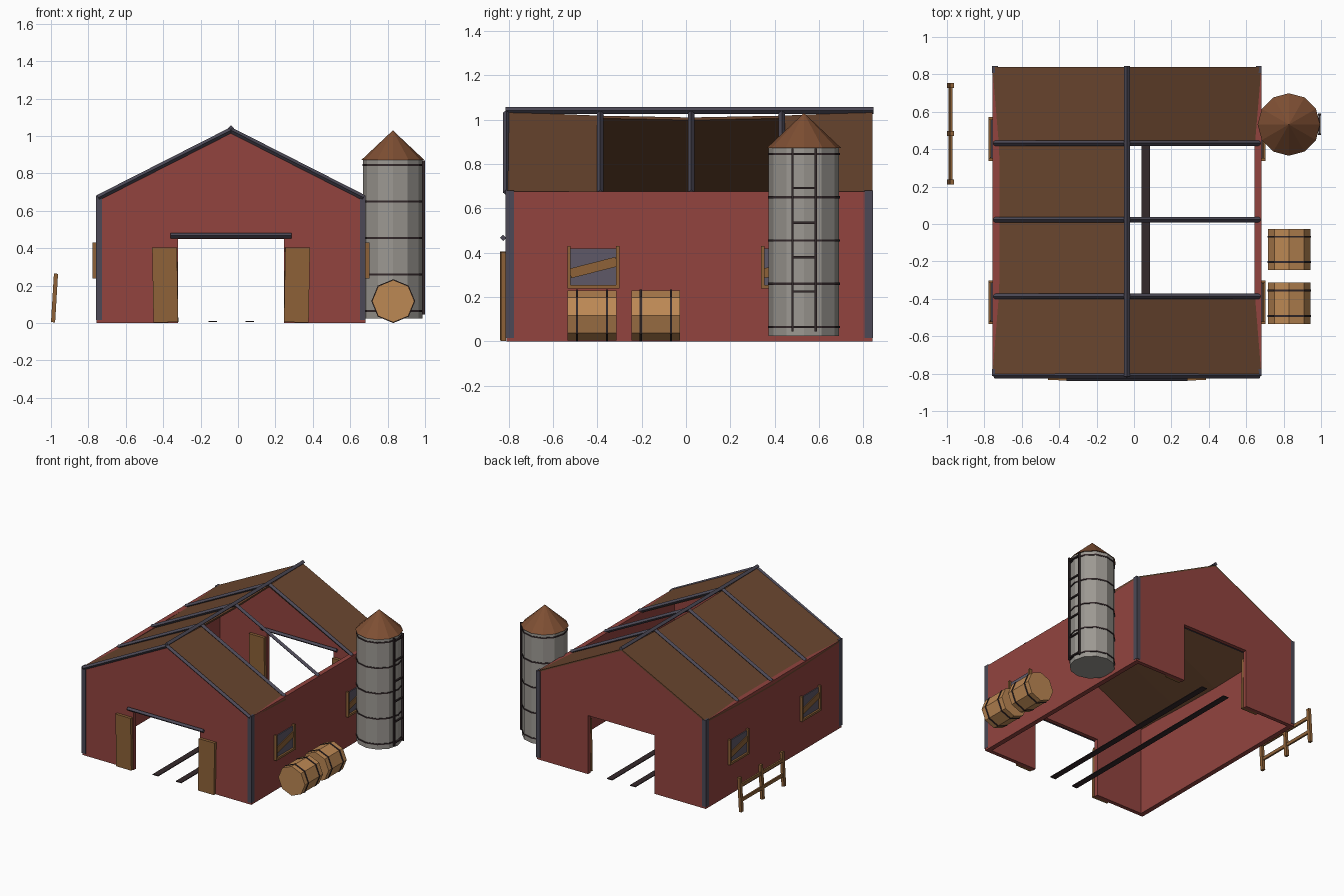
import bpy, bmesh, math
from mathutils import Vector, Matrix

if "Cube" in bpy.data.objects:
    bpy.data.objects.remove(bpy.data.objects["Cube"])


def mat(name, r, g, b):
    m = bpy.data.materials.new(name)
    lin = [((c / 255 + 0.055) / 1.055) ** 2.4 for c in (r, g, b)]
    m.diffuse_color = (*lin, 1)
    m.use_nodes = True
    m.node_tree.nodes["Principled BSDF"].inputs["Base Color"].default_value = m.diffuse_color
    return m


RED = mat("barn red", 146, 68, 63)
ROOF = mat("roof brown", 106, 70, 47)
TRIM = mat("slate trim", 76, 73, 86)
GLASS = mat("dark glass", 94, 89, 103)
PLANK = mat("plank wood", 142, 98, 56)
CASK = mat("barrel wood", 188, 136, 84)
STEEL = mat("silo grey", 156, 152, 146)
CONE = mat("silo roof brown", 126, 79, 51)
IRON = mat("dark iron", 52, 41, 43)


def finish(name, bm, material):
    bmesh.ops.recalc_face_normals(bm, faces=bm.faces)
    me = bpy.data.meshes.new(name)
    bm.to_mesh(me)
    bm.free()
    me.materials.append(material)
    ob = bpy.data.objects.new(name, me)
    bpy.context.collection.objects.link(ob)
    return ob


def box(name, lo, hi, material, rot=None):
    lo, hi = Vector(lo), Vector(hi)
    bm = bmesh.new()
    bmesh.ops.create_cube(bm, size=1)
    m = Matrix.Diagonal((*(hi - lo), 1))
    m = Matrix.Translation((lo + hi) / 2) @ (rot or Matrix()) @ m
    bmesh.ops.transform(bm, matrix=m, verts=bm.verts)
    return finish(name, bm, material)


def prism(name, pts, offset, material):
    """Extrude a flat polygon along an offset."""
    bm = bmesh.new()
    f = bm.faces.new([bm.verts.new(p) for p in pts])
    g = bmesh.ops.extrude_face_region(bm, geom=[f])["geom"]
    vs = [v for v in g if isinstance(v, bmesh.types.BMVert)]
    bmesh.ops.translate(bm, vec=offset, verts=vs)
    return finish(name, bm, material)


def rod(name, p, q, r, n, material, r2=None, spin=0.0):
    """Cylinder or cone with n sides between two points."""
    p, q = Vector(p), Vector(q)
    d = q - p
    bm = bmesh.new()
    bmesh.ops.create_cone(bm, cap_ends=True, segments=n, radius1=r,
                          radius2=r if r2 is None else r2, depth=d.length)
    m = (Matrix.Translation((p + q) / 2) @ d.to_track_quat('Z', 'Y').to_matrix().to_4x4()
         @ Matrix.Rotation(spin, 4, 'Z'))
    bmesh.ops.transform(bm, matrix=m, verts=bm.verts)
    return finish(name, bm, material)


XC, HW = -0.038, 0.719          # barn centre line and half width
Y0, Y1 = -0.81, 0.84            # barn front and back
EAVE, RIDGE = 0.675, 1.035
XL, XR = XC - HW, XC + HW

# End walls with a gable and a doorway notch
outline = [(XL, 0), (-0.32, 0), (-0.32, 0.45), (0.245, 0.45), (0.245, 0), (XR, 0),
           (XR, EAVE - 0.01), (XC, RIDGE - 0.012), (XL, EAVE - 0.01)]
for name, y in (("front_wall", Y0), ("back_wall", Y1 - 0.03)):
    prism(name, [(x, y, z) for x, z in outline], (0, 0.03, 0), RED)

# Side walls
box("left_wall", (XL, Y0 + 0.03, 0), (XL + 0.037, Y1 - 0.03, EAVE), RED)
box("right_wall", (XR - 0.037, Y0 + 0.03, 0), (XR, Y1 - 0.03, EAVE), RED)

# Corner posts
for x in (XL - 0.002, XR - 0.03):
    for y in (Y0 - 0.004, Y1 - 0.034):
        box("corner_post", (x, y, 0.015), (x + 0.032, y + 0.038, EAVE + 0.006), TRIM)

# Sagging roof panels, with the two middle bays missing on the right
ys = [Y0, -0.387, 0.023, 0.432, Y1]
sag = [0, 0.017, 0.025, 0.017, 0]
for side in (-1, 1):
    for i in range(4):
        if side == 1 and i in (1, 2):
            continue
        pts = []
        for dx, k in ((0, i), (HW, i), (HW, i + 1), (0, i + 1)):
            z = RIDGE + (EAVE - RIDGE) * dx / HW - sag[k]
            pts.append((XC + side * dx, ys[k], z))
        prism("roof_panel", pts, (0, 0, -0.012), ROOF)

# Ridge beam and rafters
rod("ridge_beam", (XC, Y0 - 0.005, 1.042), (XC, Y1 + 0.005, 1.042), 0.016, 4, TRIM)
for y in ys[:4]:
    for side in (-1, 1):
        rod("rafter", (XC + side * (HW - 0.01), y, EAVE - 0.004),
            (XC, y, RIDGE - 0.004), 0.015, 4, TRIM)

# Door tracks and sliding doors, outside at the front and inside at the back
for y in (-0.825, 0.795):
    rod("door_track", (-0.36, y, 0.467), (0.285, y, 0.467), 0.014, 4, TRIM)
    for x, s in ((-0.389, -1), (0.315, 1)):
        rot = Matrix.Rotation(0.04 * s, 4, 'Z') @ Matrix.Rotation(0.018 * s, 4, 'Y')
        box("door", (x - 0.066, y - 0.011, 0.004), (x + 0.066, y + 0.011, 0.404), PLANK, rot)

# Floor rails
for x in (-0.135, 0.062):
    box("floor_rail", (x - 0.023, Y0, 0.006), (x + 0.023, Y1, 0.012), IRON)

# Windows: glass plate, side and bottom frame, one slanted board
for s, wx in ((-1, XL), (1, XR)):
    for yc in (-0.418, 0.455):
        def wbox(name, d, ya, yb, za, zb, m, rot=None):
            xs = sorted((wx - s * 0.002, wx + s * d))
            box(name, (xs[0], yc + ya, za), (xs[1], yc + yb, zb), m, rot)
        wbox("window_glass", 0.007, -0.105, 0.105, 0.25, 0.418, GLASS)
        wbox("window_side", 0.021, -0.117, -0.102, 0.238, 0.43, PLANK)
        wbox("window_side", 0.021, 0.102, 0.117, 0.238, 0.43, PLANK)
        wbox("window_sill", 0.021, -0.117, 0.117, 0.238, 0.254, PLANK)
        wbox("window_board", 0.014, -0.108, 0.108, 0.311, 0.355, PLANK,
             Matrix.Rotation(0.25 * s, 4, 'X'))

# Silo
SX, SY = 0.828, 0.532
rod("silo_body", (SX, SY, 0.025), (SX, SY, 0.875), 0.159, 12, STEEL)
rod("silo_roof", (SX, SY, 0.873), (SX, SY, 1.03), 0.167, 12, CONE, r2=0.0)
for z in (0.065, 0.26, 0.455, 0.65, 0.845):
    rod("silo_hoop", (SX, SY, z - 0.005), (SX, SY, z + 0.005), 0.163, 12, IRON)

# Silo ladder
for y in (0.48, 0.585):
    box("ladder_side", (0.985, y - 0.005, 0.045), (1.0, y + 0.005, 0.87), IRON)
for z in (0.065, 0.225, 0.38, 0.535, 0.692, 0.845):
    box("ladder_rung", (0.987, 0.48, z - 0.005), (0.998, 0.585, z + 0.005), IRON)

# Barrels lying on their sides
for yc in (-0.424, -0.136):
    rod("barrel", (0.83, yc - 0.11, 0.117), (0.83, yc + 0.11, 0.117), 0.113, 8, CASK)
    for d in (-0.068, 0.068):
        rod("barrel_hoop", (0.83, yc + d - 0.005, 0.117),
            (0.83, yc + d + 0.005, 0.117), 0.117, 8, IRON)

# Leaning fence
lean = Matrix.Rotation(0.06, 4, 'Y')
for y in (0.74, 0.483, 0.224):
    box("fence_post", (-0.992, y - 0.013, 0.004), (-0.970, y + 0.013, 0.264), PLANK, lean)
for x, z in ((-0.985, 0.09), (-0.978, 0.2)):
    box("fence_rail", (x - 0.007, 0.212, z - 0.012), (x + 0.007, 0.752, z + 0.012), PLANK, lean)
